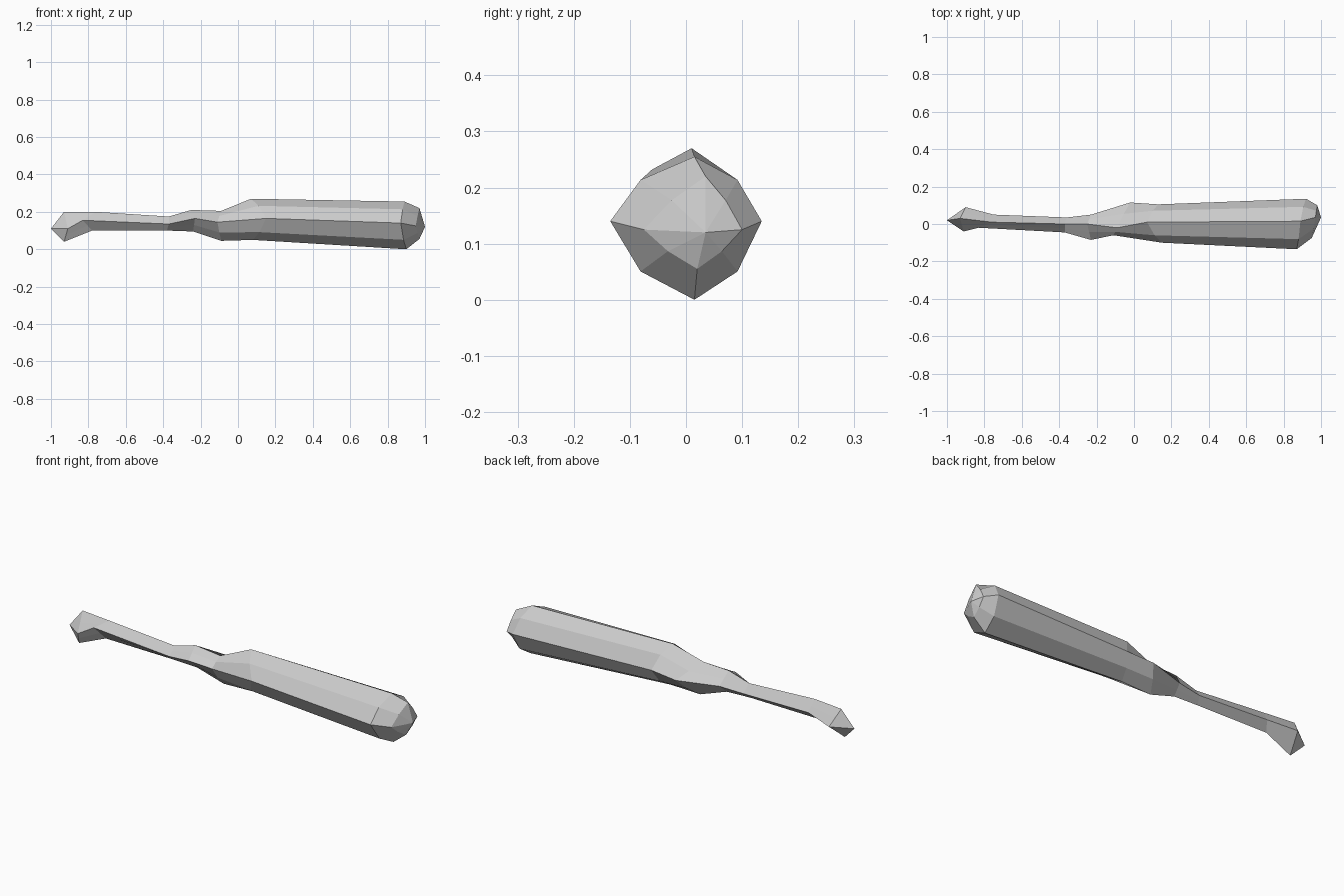
import bpy
import bmesh
from mathutils import Vector

default_cube = bpy.data.objects.get("Cube")
if default_cube:
    bpy.data.objects.remove(default_cube, do_unlink=True)


def make_material(name, colour):
    material = bpy.data.materials.new(name)
    material.use_nodes = True
    material.diffuse_color = colour
    material.node_tree.nodes["Principled BSDF"].inputs["Base Color"].default_value = colour
    return material


# Four long ridges from the pommel, along the grip, to the rounded head end
front_ridge = [(-.91, -.04, .11), (-.83, -.02, .155), (-.37, -.045, .135), (-.23, -.085, .165),
               (-.11, -.06, .145), (.15, -.1, .165), (.87, -.135, .14), (.95, -.075, .125)]
top_ridge = [(-.93, .03, .2), (-.76, .01, .2), (-.37, 0, .175), (-.25, 0, .21),
             (-.09, -.02, .205), (.07, .01, .27), (.89, .015, .255), (.97, .035, .22)]
back_ridge = [(-.9, .09, .12), (-.75, .05, .14), (-.36, .035, .13), (-.23, .05, .14),
              (-.02, .115, .14), (.13, .105, .15), (.92, .135, .14), (.98, .1, .125)]
bottom_ridge = [(-.93, 0, .04), (-.78, .01, .1), (-.38, 0, .1), (-.24, 0, .095),
                (-.09, .01, .045), (.08, .01, .05), (.9, .015, 0), (.97, .02, .055)]
pommel_tip = (-1, .02, .11)
head_tip = (1, .035, .12)

# How far the edge between two ridges swells outwards: flat grip, rounded head
swell = [0, 0, 0, 0, .1, .28, .28, .1]


def bevel_point(side, cap, amount):
    """Point between a side ridge and a top or bottom ridge, pushed to the corner."""
    middle = (side + cap) / 2
    corner = Vector((middle.x, side.y, cap.z))
    return middle.lerp(corner, amount)


def make_ring(front, top, back, bottom, amount):
    front, top, back, bottom = map(Vector, (front, top, back, bottom))
    return [front, bevel_point(front, top, amount), top, bevel_point(back, top, amount),
            back, bevel_point(back, bottom, amount), bottom, bevel_point(front, bottom, amount)]


def build_club(name, material):
    bm = bmesh.new()
    rings = []
    for station in zip(front_ridge, top_ridge, back_ridge, bottom_ridge, swell):
        rings.append([bm.verts.new(point) for point in make_ring(*station)])

    # Skin the shaft between neighbouring rings
    for ring, following in zip(rings, rings[1:]):
        for i in range(len(ring)):
            j = (i + 1) % len(ring)
            bm.faces.new((ring[i], ring[j], following[j], following[i]))

    # Close both ends with low points
    for ring, tip in ((rings[0], pommel_tip), (rings[-1], head_tip)):
        pole = bm.verts.new(tip)
        for i in range(len(ring)):
            bm.faces.new((ring[i], ring[(i + 1) % len(ring)], pole))

    bmesh.ops.recalc_face_normals(bm, faces=bm.faces[:])
    mesh = bpy.data.meshes.new(name)
    bm.to_mesh(mesh)
    bm.free()
    mesh.materials.append(material)
    club = bpy.data.objects.new(name, mesh)
    bpy.context.scene.collection.objects.link(club)
    return club


build_club("club", make_material("light grey", (.6, .6, .6, 1)))
